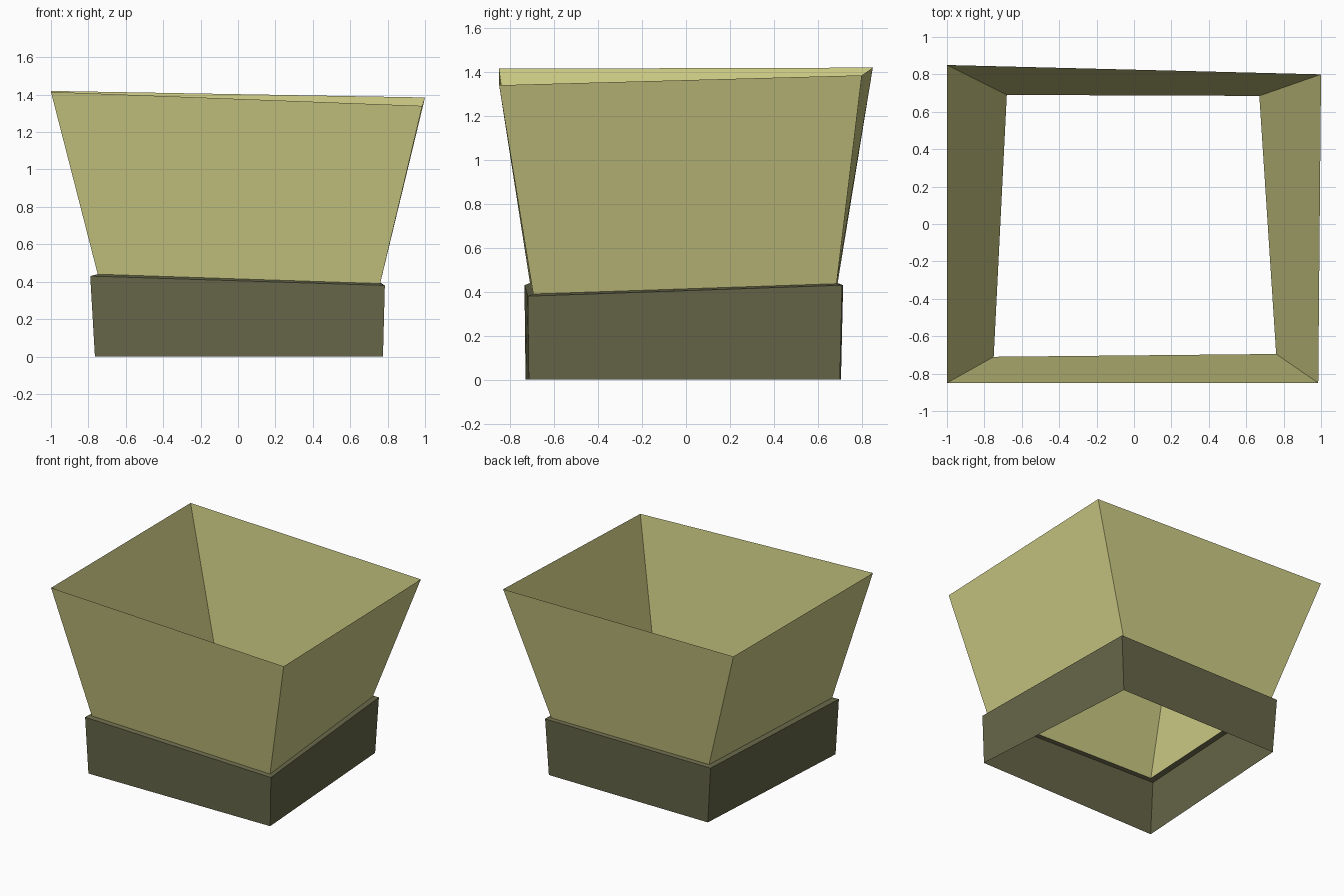
import bpy
import bmesh

cube = bpy.data.objects.get("Cube")
if cube:
    bpy.data.objects.remove(cube, do_unlink=True)


def make_material(name, rgb):
    mat = bpy.data.materials.new(name)
    mat.use_nodes = True
    mat.diffuse_color = (*rgb, 1)
    mat.node_tree.nodes["Principled BSDF"].inputs["Base Color"].default_value = (*rgb, 1)
    return mat


def loft(name, rings, mat):
    """Thin open shell joining four-cornered rings from bottom to top."""
    bm = bmesh.new()
    loops = [[bm.verts.new(corner) for corner in ring] for ring in rings]
    for low, high in zip(loops, loops[1:]):
        for i in range(len(low)):
            j = (i + 1) % len(low)
            bm.faces.new((low[i], low[j], high[j], high[i]))
    mesh = bpy.data.meshes.new(name)
    bm.to_mesh(mesh)
    bm.free()
    mesh.materials.append(mat)
    obj = bpy.data.objects.new(name, mesh)
    bpy.context.collection.objects.link(obj)
    return obj


khaki = make_material("pale khaki", (0.60, 0.59, 0.23))
olive = make_material("dark olive", (0.133, 0.130, 0.065))

# Corner order: front -x, front +x, back +x, back -x
foot = [(-0.765, -0.73, 0), (0.775, -0.715, 0), (0.68, 0.70, 0), (-0.68, 0.705, 0)]
collar = [(-0.79, -0.735, 0.43), (0.785, -0.72, 0.38), (0.705, 0.71, 0.43), (-0.71, 0.715, 0.43)]
neck = [(-0.75, -0.71, 0.44), (0.76, -0.695, 0.39), (0.67, 0.685, 0.437), (-0.68, 0.69, 0.44)]
rim = [(-1, -0.85, 1.415), (0.985, -0.85, 1.34), (1, 0.80, 1.385), (-1, 0.85, 1.42)]

# Low dark base with its narrow top ledge
loft("base_band", [foot, collar, neck], olive)

# Flared open planter walls
loft("flared_walls", [neck, rim], khaki)
